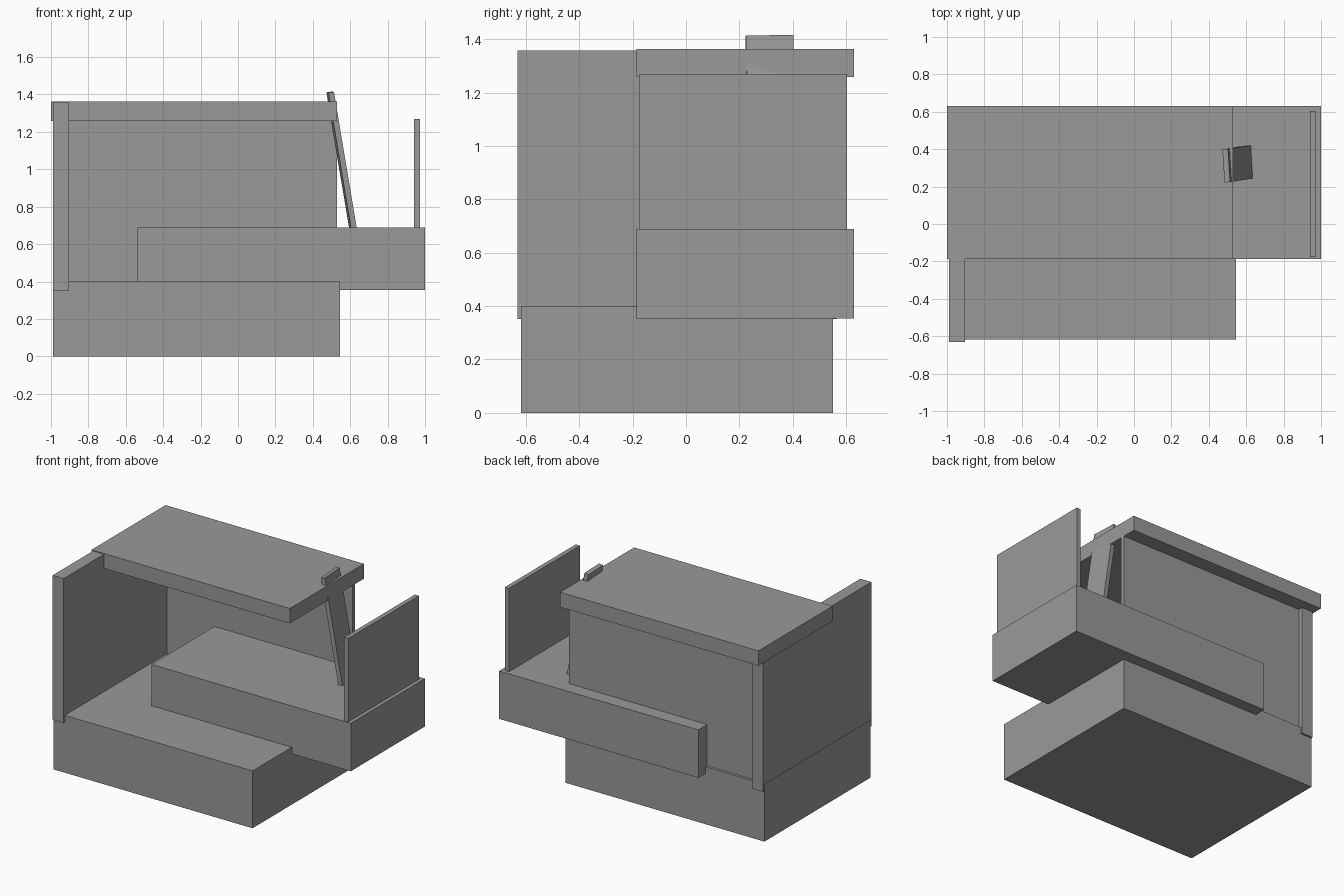
import bpy
import bmesh
from mathutils import Matrix, Vector

default = bpy.data.objects.get("Cube")
if default:
    bpy.data.objects.remove(default, do_unlink=True)

grey = bpy.data.materials.new("neutral_grey")
grey.use_nodes = True
colour = (0.32, 0.32, 0.32, 1)
grey.diffuse_color = colour
grey.node_tree.nodes["Principled BSDF"].inputs["Base Color"].default_value = colour


def box(name, x, y, z, frame=Matrix()):
    """Box spanning the given ranges, placed in an optional frame."""
    spans = (x, y, z)
    centre = Vector([(a + b) / 2 for a, b in spans])
    size = Vector([b - a for a, b in spans])
    bm = bmesh.new()
    bmesh.ops.create_cube(bm, size=1)
    place = frame @ Matrix.Translation(centre) @ Matrix.Diagonal(size).to_4x4()
    bm.transform(place)
    mesh = bpy.data.meshes.new(name)
    bm.to_mesh(mesh)
    bm.free()
    mesh.materials.append(grey)
    obj = bpy.data.objects.new(name, mesh)
    bpy.context.collection.objects.link(obj)
    return obj


# Main body blocks
box("base", (-0.99, 0.545), (-0.618, 0.55), (0, 0.4))
box("raised_ledge", (-0.536, 1), (-0.186, 0.63), (0.354, 0.688))
box("roof", (-1, 0.53), (-0.186, 0.63), (1.259, 1.363))

# Upright panels
box("side_wall", (-0.988, -0.903), (-0.631, 0.564), (0.352, 1.358))
box("back_wall", (-0.903, 0.53), (0.507, 0.532), (0.38, 1.27))
box("end_screen", (0.942, 0.974), (-0.176, 0.603), (0.68, 1.269))

# Leaning strut that pokes through the roof, slightly twisted
foot = Vector((0.614, 0.331, 0.688))
head = Vector((0.493, 0.312, 1.412))
up = (head - foot).normalized()
out = Vector((-0.06, 1, 0)).cross(up).normalized()
wide = up.cross(out)
frame = Matrix.Translation(foot) @ Matrix((out, wide, up)).transposed().to_4x4()
box("leaning_strut", (-0.015, 0.015), (-0.089, 0.089),
    (-0.03, (head - foot).length), frame)
